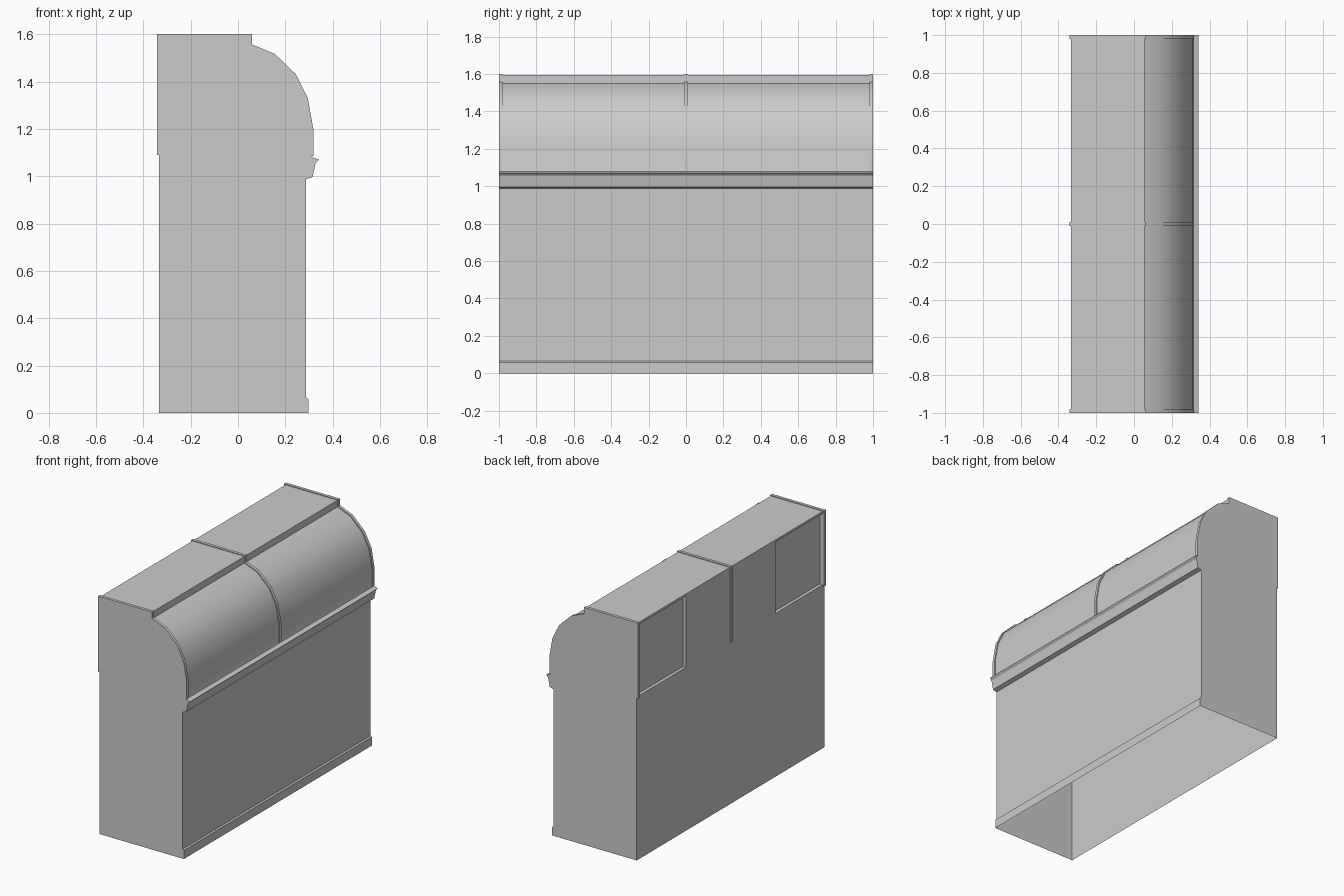
import bpy, bmesh
from mathutils import Vector

if "Cube" in bpy.data.objects:
    bpy.data.objects.remove(bpy.data.objects["Cube"])

# Curved hood section (x, z), top to bottom, and its slightly raised rib outline
HOOD = [(0.055, 1.55), (0.151, 1.512), (0.24, 1.426), (0.289, 1.328), (0.312, 1.2), (0.312, 1.085)]
RIM = [(0.06, 1.556), (0.155, 1.517), (0.245, 1.43), (0.295, 1.33), (0.318, 1.2), (0.318, 1.085)]
LEDGE = [(0.314, 1.08), (0.342, 1.07), (0.328, 1.056), (0.315, 0.996), (0.288, 0.987)]
PLINTH = [(0.288, 0.065), (0.297, 0.058), (0.297, 0.0)]
BACK, TOP = -0.333, 1.595


def finish(bm, name):
    mesh = bpy.data.meshes.new(name)
    bm.to_mesh(mesh)
    bm.free()
    obj = bpy.data.objects.new(name, mesh)
    bpy.context.collection.objects.link(obj)
    bpy.ops.object.select_all(action='DESELECT')
    obj.select_set(True)
    bpy.context.view_layer.objects.active = obj
    bpy.ops.object.shade_smooth_by_angle(angle=0.5)
    return obj


def ring(bm, pts, y):
    return [bm.verts.new((x, y, z)) for x, z in pts]


def bridge(bm, a, b):
    for i in range(len(a) - 1):
        bm.faces.new((a[i], a[i + 1], b[i + 1], b[i]))


# Body shell: extruded side profile, open underneath
bm = bmesh.new()
profile = [(BACK, 0), (BACK, TOP), (0.055, TOP)] + HOOD + LEDGE + PLINTH
near, far = ring(bm, profile, -1), ring(bm, profile, 1)
bridge(bm, near[1:], far[1:])
bm.faces.new(near[::-1])
bm.faces.new(far)
bmesh.ops.recalc_face_normals(bm, faces=bm.faces[:])
finish(bm, "cabinet_body")

# Back panel: grid of quads with two recessed square pockets
bm = bmesh.new()
ys = [-1, -0.98, -0.478, 0.478, 0.98, 1]
zs = [0, 1.1, 1.58, TOP]
grid = [[bm.verts.new((BACK, y, z)) for z in zs] for y in ys]
pockets = []
for i in range(len(ys) - 1):
    for j in range(len(zs) - 1):
        f = bm.faces.new((grid[i][j], grid[i][j + 1], grid[i + 1][j + 1], grid[i + 1][j]))
        if j == 1 and i in (1, 3):
            pockets.append(f)
bmesh.ops.recalc_face_normals(bm, faces=bm.faces[:])
for f in pockets:
    new = bmesh.ops.extrude_discrete_faces(bm, faces=[f])["faces"][0]
    bmesh.ops.translate(bm, verts=new.verts[:], vec=Vector((0.022, 0, 0)))
bm.normal_update()
for f in bm.faces:
    if abs(f.normal.x) > 0.9 and f.normal.x > 0:
        f.normal_flip()
finish(bm, "back_panel")


# Thin raised ribs wrapping back, top and hood
def rib(name, y0, y1):
    bm = bmesh.new()
    outer = [(-0.342, 1.09), (-0.342, 1.6), (0.06, 1.6)] + RIM
    inner = [(BACK, 1.09), (BACK, TOP), (0.055, TOP)] + HOOD
    rings = [ring(bm, p, y) for p, y in ((inner, y0), (outer, y0), (outer, y1), (inner, y1))]
    for a, b in zip(rings, rings[1:]):
        bridge(bm, a, b)
    for k in (0, -1):
        bm.faces.new([r[k] for r in rings])
    bmesh.ops.recalc_face_normals(bm, faces=bm.faces[:])
    finish(bm, name)


for name, y0, y1 in (("front_rib", -1, -0.98), ("middle_rib", -0.01, 0.01), ("rear_rib", 0.98, 1)):
    rib(name, y0, y1)
